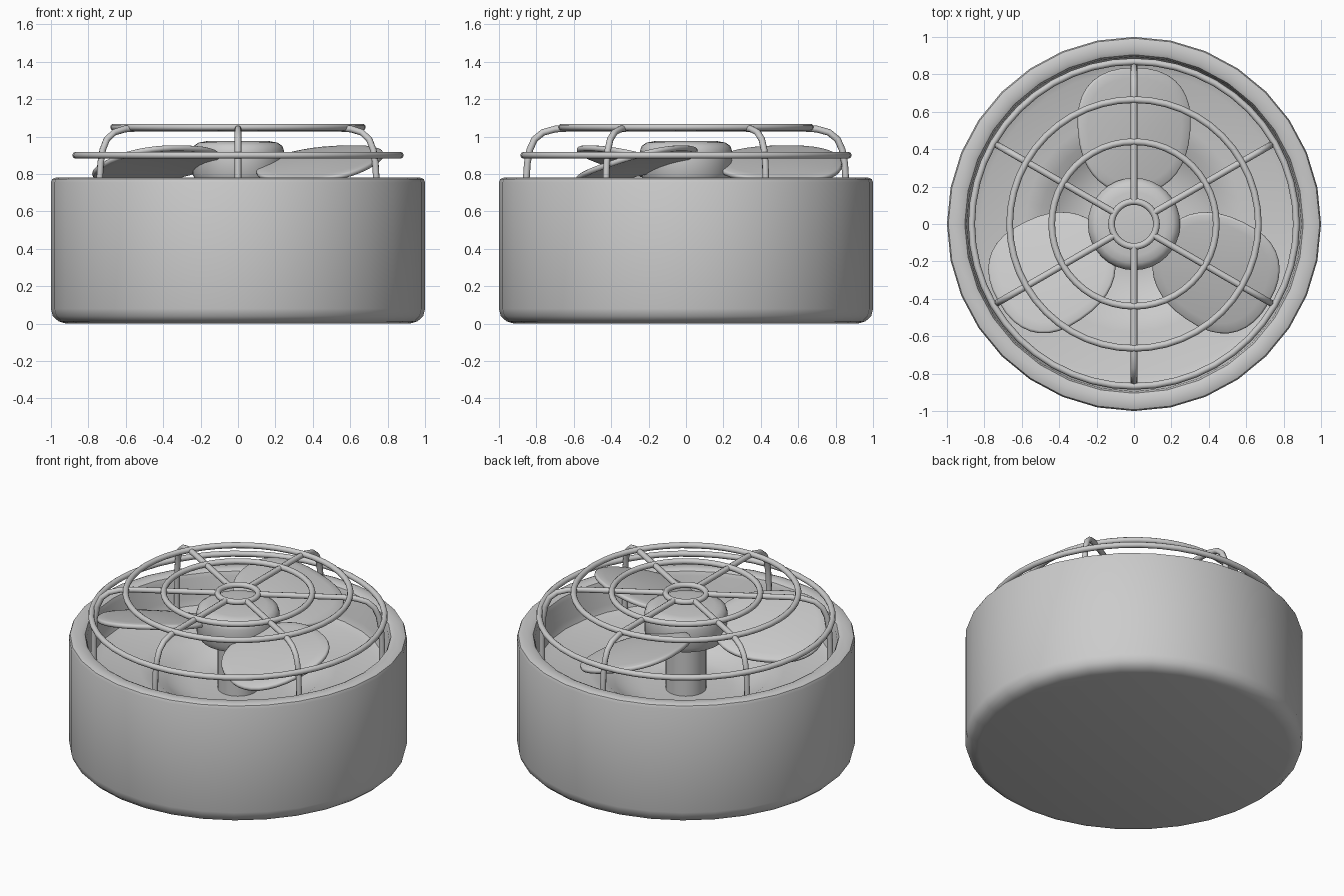
import bpy, bmesh
from math import sin, cos, pi, radians, copysign

if "Cube" in bpy.data.objects:
    bpy.data.objects.remove(bpy.data.objects["Cube"])

def add_object(name, bm, angle=40):
    bmesh.ops.recalc_face_normals(bm, faces=bm.faces[:])
    me = bpy.data.meshes.new(name)
    bm.to_mesh(me)
    bm.free()
    ob = bpy.data.objects.new(name, me)
    bpy.context.collection.objects.link(ob)
    bpy.ops.object.select_all(action='DESELECT')
    ob.select_set(True)
    bpy.context.view_layer.objects.active = ob
    bpy.ops.object.shade_smooth_by_angle(angle=radians(angle))
    return ob

def lathe(name, profile, sides=32):
    # profile of (radius, height); starts and ends on the axis
    bm = bmesh.new()
    vs = [bm.verts.new((r, 0, z)) for r, z in profile]
    es = [bm.edges.new(p) for p in zip(vs, vs[1:])]
    bmesh.ops.spin(bm, geom=vs + es, cent=(0, 0, 0), axis=(0, 0, 1),
                   angle=2 * pi, steps=sides, use_merge=False)
    bmesh.ops.remove_doubles(bm, verts=bm.verts[:], dist=0.0005)
    return add_object(name, bm)

def ring(name, radius, z, tube):
    bpy.ops.mesh.primitive_torus_add(major_segments=48, minor_segments=10,
                                     major_radius=radius, minor_radius=tube, location=(0, 0, z))
    bpy.context.object.name = name
    bpy.ops.object.shade_smooth()

# Round housing with rolled rim, inner wall and dished floor
lathe("housing", [
    (0, 0), (0.92, 0), (0.96, 0.012), (0.99, 0.04), (1.0, 0.08), (1.0, 0.755),
    (0.993, 0.773), (0.975, 0.78), (0.925, 0.78), (0.905, 0.77), (0.895, 0.745),
    (0.885, 0.62), (0.87, 0.58), (0.82, 0.56), (0.58, 0.55), (0.50, 0.53),
    (0.42, 0.48), (0.34, 0.44), (0.25, 0.43), (0, 0.43)])

# Hub and motor shaft
lathe("hub", [
    (0, 0.975), (0.17, 0.975), (0.21, 0.968), (0.237, 0.95), (0.247, 0.92),
    (0.245, 0.80), (0.225, 0.765), (0.18, 0.75), (0, 0.75)])
lathe("motor_shaft", [(0, 0.76), (0.12, 0.76), (0.12, 0.42), (0, 0.42)])

# Three pitched, rounded blades
def blade(name, direction):
    bm = bmesh.new()
    n, rings = 36, 6

    def point(s, t):
        c, d = cos(t), sin(t)
        u = s * copysign(abs(c) ** 0.85, c)
        v = s * copysign(abs(d) ** 0.85, d)
        x, y = 0.30 * u * (1 + 0.08 * v), 0.5 + 0.335 * v
        z = 0.85 - 0.30 * x + 0.02 * (1 - s * s)
        return (x, y, z)

    center = bm.verts.new(point(0, 0))
    prev = None
    for i in range(1, rings + 1):
        cur = [bm.verts.new(point(i / rings, 2 * pi * k / n)) for k in range(n)]
        for k in range(n):
            j = (k + 1) % n
            bm.faces.new((prev[k], cur[k], cur[j], prev[j]) if prev
                         else (center, cur[k], cur[j]))
        prev = cur
    ob = add_object(name, bm, 60)
    ob.rotation_euler.z = direction - pi / 2
    mod = ob.modifiers.new("thickness", 'SOLIDIFY')
    mod.thickness, mod.offset = 0.03, 0
    bev = ob.modifiers.new("round_edge", 'BEVEL')
    bev.width, bev.segments = 0.012, 2
    bev.angle_limit = radians(50)

for i in range(3):
    blade(f"blade_{i + 1}", pi / 2 + i * 2 * pi / 3)

# Guard rings
ring("guard_ring_center", 0.12, 1.045, 0.018)
ring("guard_ring_inner", 0.44, 1.05, 0.018)
ring("guard_ring_outer", 0.665, 1.05, 0.018)
ring("guard_ring_lower", 0.868, 0.90, 0.018)

# Six bent guard spokes
spoke = [(0.12, 1.045), (0.62, 1.045), (0.70, 1.04), (0.765, 1.022), (0.81, 0.985),
         (0.835, 0.93), (0.848, 0.86), (0.855, 0.76), (0.855, 0.56)]
for i in range(6):
    cu = bpy.data.curves.new(f"guard_spoke_{i + 1}", 'CURVE')
    cu.dimensions = '3D'
    cu.bevel_depth, cu.bevel_resolution, cu.use_fill_caps = 0.018, 2, True
    sp = cu.splines.new('POLY')
    sp.points.add(len(spoke) - 1)
    for p, (r, z) in zip(sp.points, spoke):
        p.co = (r, 0, z, 1)
    sp.use_smooth = True
    ob = bpy.data.objects.new(cu.name, cu)
    ob.rotation_euler.z = pi / 2 + i * pi / 3
    bpy.context.collection.objects.link(ob)
